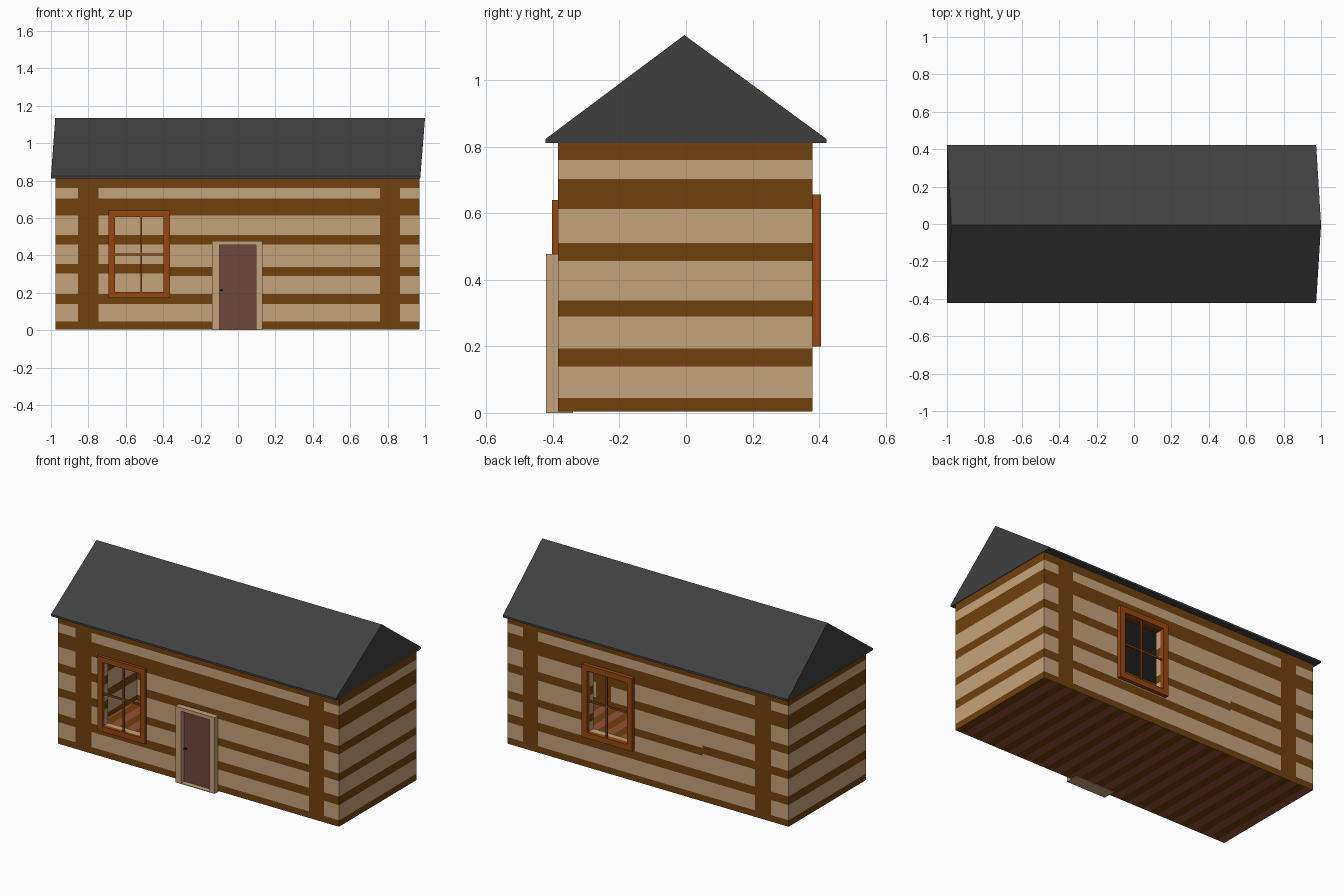
import bpy, bmesh, math
from mathutils import Matrix, Vector

cube = bpy.data.objects.get("Cube")
if cube:
    bpy.data.objects.remove(cube, do_unlink=True)


def material(name, rgb):
    m = bpy.data.materials.new(name)
    m.use_nodes = True
    m.diffuse_color = (*rgb, 1)
    m.node_tree.nodes["Principled BSDF"].inputs["Base Color"].default_value = (*rgb, 1)
    return m


BEIGE = material("beige plaster", (0.56, 0.37, 0.2))
BROWN = material("brown log", (0.165, 0.052, 0.004))
SLATE = material("dark grey roof", (0.052, 0.052, 0.052))
ORANGE = material("orange wood", (0.31, 0.063, 0.005))
DOOR = material("red brown door", (0.155, 0.063, 0.044))
RED = material("red floorboard", (0.3, 0.08, 0.035))
BLACK = material("black iron", (0.01, 0.01, 0.01))


def finish(name, bm, *mats):
    mesh = bpy.data.meshes.new(name)
    bm.to_mesh(mesh)
    bm.free()
    for m in mats:
        mesh.materials.append(m)
    obj = bpy.data.objects.new(name, mesh)
    bpy.context.collection.objects.link(obj)
    return obj


def box(name, mat, x, y, z):
    """Box from (low, high) pairs on each axis."""
    bm = bmesh.new()
    size = [b - a for a, b in (x, y, z)]
    mid = [(a + b) / 2 for a, b in (x, y, z)]
    bmesh.ops.create_cube(bm, size=1, matrix=Matrix.Translation(mid) @ Matrix.Diagonal((*size, 1)))
    return finish(name, bm, mat)


# Log bands and corner posts; the left end has one band slightly higher
BANDS = [(0.005, 0.045), (0.14, 0.193), (0.457, 0.51), (0.613, 0.703), (0.76, 0.815)]
BAND_RIGHT, BAND_LEFT = (0.29, 0.338), (0.302, 0.354)
POSTS = [(-0.855, -0.745), (0.76, 0.865)]
SPLIT = -0.38
THICK = 0.04


def wall(name, degrees, dist, u_range, posts=(), holes=()):
    """Wall drawn facing the front, then turned about z; holes are (u0, u1, z0, z1)."""
    turn = Matrix.Rotation(math.radians(degrees), 3, 'Z')
    us, zs = set(u_range), set(BAND_RIGHT + BAND_LEFT)
    for pair in BANDS:
        zs.update(pair)
    for pair in posts:
        us.update(pair)
    for h in holes:
        us.update(h[:2])
        zs.update(h[2:])
    if posts:
        us.add(turn[0][0] * SPLIT)
    us, zs = sorted(us), sorted(zs)
    bm = bmesh.new()
    grid = [[bm.verts.new(turn @ Vector((u, -dist, z))) for z in zs] for u in us]
    for i in range(len(us) - 1):
        for j in range(len(zs) - 1):
            u, z = (us[i] + us[i + 1]) / 2, (zs[j] + zs[j + 1]) / 2
            if any(a < u < b and c < z < d for a, b, c, d in holes):
                continue
            f = bm.faces.new((grid[i][j], grid[i + 1][j], grid[i + 1][j + 1], grid[i][j + 1]))
            extra = BAND_LEFT if f.calc_center_median().x < SPLIT else BAND_RIGHT
            log = any(a < z < b for a, b in BANDS + [extra])
            post = any(a < u < b for a, b in posts)
            f.material_index = int(log or post)
    loose = [v for v in bm.verts if not v.link_faces]
    bmesh.ops.delete(bm, geom=loose, context='VERTS')
    obj = finish(name, bm, BEIGE, BROWN)
    mod = obj.modifiers.new("thickness", 'SOLIDIFY')
    mod.thickness = THICK
    mod.offset = -1
    return obj


# Window and door openings in model coordinates
FRONT_WIN = (-0.658, -0.397, 0.205, 0.605)
BACK_WIN = (0.127, 0.403, 0.235, 0.62)
DOORWAY = (-0.1, 0.095, 0.005, 0.455)

wall("front_wall", 0, 0.385, (-0.977, 0.97), POSTS, [FRONT_WIN, DOORWAY])
wall("back_wall", 180, 0.38, (-0.97, 0.977), [(-b, -a) for a, b in POSTS],
     [(-BACK_WIN[1], -BACK_WIN[0], *BACK_WIN[2:])])
wall("right_wall", 90, 0.97, (-0.345, 0.34))
wall("left_wall", -90, 0.977, (-0.34, 0.345))


def window(name, hole, y, rim):
    """Raised frame around an opening with a cross of thin bars."""
    x0, x1, z0, z1 = hole
    for side, a, b in (("left", x1, x1 + rim), ("right", x0 - rim, x0)):
        box(f"{name}_{side}_frame", ORANGE, (a, b), y, (z0 - rim, z1 + rim))
    for side, a, b in (("top", z1, z1 + rim), ("bottom", z0 - rim, z0)):
        box(f"{name}_{side}_frame", ORANGE, (x0, x1), y, (a, b))
    cx, cz, cy, t = (x0 + x1) / 2 + 0.01, (z0 + z1) / 2, sum(y) / 2, 0.005
    box(f"{name}_upright_bar", ORANGE, (cx - t, cx + t), (cy - t, cy + t), (z0, z1))
    box(f"{name}_cross_bar", ORANGE, (x0, x1), (cy - t, cy + t), (cz - t, cz + t))


window("front_window", FRONT_WIN, (-0.403, -0.38), 0.034)
window("back_window", BACK_WIN, (0.375, 0.405), 0.036)

# Door with its frame, sill and handle
x0, x1, z0, z1 = DOORWAY
box("door_right_jamb", BEIGE, (x0 - 0.04, x0), (-0.42, -0.38), (0.003, 0.477))
box("door_left_jamb", BEIGE, (x1, x1 + 0.037), (-0.42, -0.38), (0.003, 0.477))
box("door_lintel", BEIGE, (x0, x1), (-0.42, -0.38), (z1, 0.477))
box("door_sill", BEIGE, (x0 - 0.04, x1 + 0.037), (-0.42, -0.34), (0, 0.004))
box("door", DOOR, (x0, x1), (-0.39, -0.365), (z0, z1))
box("door_handle", BLACK, (-0.095, -0.08), (-0.402, -0.39), (0.21, 0.218))

# Floorboards running front to back in alternating colours
bm = bmesh.new()
boards = 36
left, width, near, far = -0.94, 1.875 / boards, -0.35, 0.345
left, width, near, far = -0.976, 1.945 / boards, -0.384, 0.379
for i in range(boards):
    a, b = left + i * width, left + (i + 1) * width
    f = bm.faces.new([bm.verts.new(p) for p in
                      ((a, near, 0.004), (a, far, 0.004), (b, far, 0.004), (b, near, 0.004))])
    f.material_index = i % 2
bmesh.ops.remove_doubles(bm, verts=bm.verts, dist=0.0001)
floor = finish("floorboards", bm, RED, BROWN)
mod = floor.modifiers.new("thickness", 'SOLIDIFY')
mod.thickness = 0.012
mod.offset = -1

# Roof: one gabled profile at each end, ridge set slightly towards the left
bm = bmesh.new()
profile = [(-0.422, 0.811), (0.422, 0.811), (0.422, 0.823), (-0.005, 1.135), (-0.422, 0.823)]
ends = [[bm.verts.new((ridge if z > 1 else eave, y, z)) for y, z in profile]
        for eave, ridge in ((-1.0, -0.977), (0.974, 1.0))]
bm.faces.new(ends[0])
bm.faces.new(ends[1])
for i in range(len(profile)):
    j = (i + 1) % len(profile)
    bm.faces.new((ends[0][i], ends[0][j], ends[1][j], ends[1][i]))
bmesh.ops.recalc_face_normals(bm, faces=bm.faces)
finish("roof", bm, SLATE)
